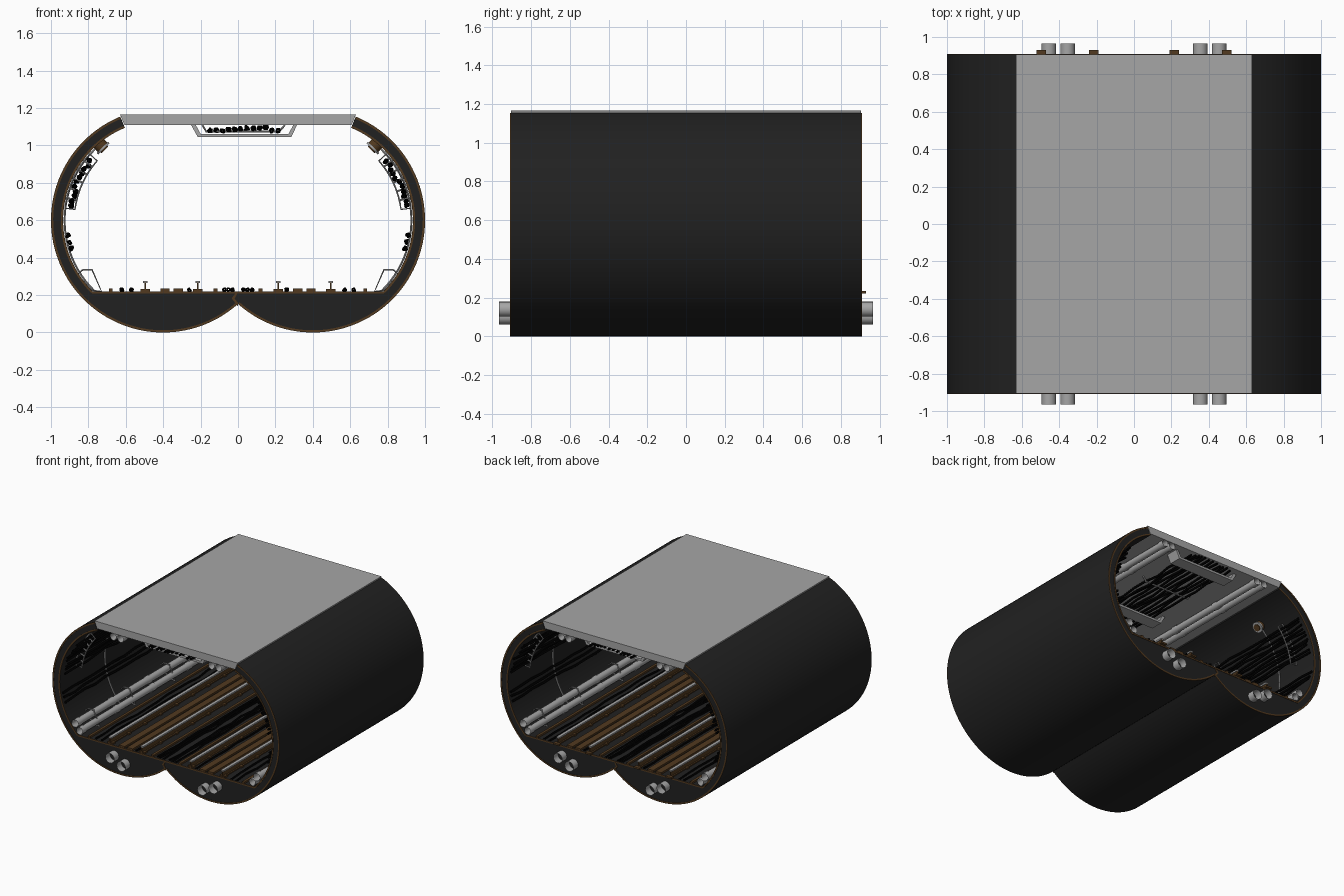
import bpy, bmesh, math, random
from math import sin, cos, radians
from mathutils import Vector

random.seed(4)
cube = bpy.data.objects.get("Cube")
if cube:
    bpy.data.objects.remove(cube)


def material(name, *rgb):
    m = bpy.data.materials.new(name)
    m.use_nodes = True
    m.diffuse_color = (*rgb, 1)
    m.node_tree.nodes["Principled BSDF"].inputs["Base Color"].default_value = (*rgb, 1)
    return m


DARK = material("dark concrete", 0.015, 0.015, 0.015)
GREY = material("pale grey", 0.38, 0.38, 0.38)
BROWN = material("rust brown", 0.085, 0.042, 0.014)
BLACK = material("cable black", 0.001, 0.001, 0.001)

CX, CZ, R, RI = 0.4, 0.6, 0.6, 0.535    # tunnel circle and inner radius
END, FLOOR = 0.905, 0.22
TOP = 67.5
CUSP = -math.degrees(math.acos(-CX / R))
FOOT = math.degrees(math.asin((FLOOR - CZ) / RI))


def arc(r, a0, a1, n, s=1):
    """Points (x, z) on the tunnel circle of side s."""
    steps = [radians(a0 + (a1 - a0) * i / n) for i in range(n + 1)]
    return [(s * (CX + r * cos(a)), CZ + r * sin(a)) for a in steps]


def finish(ob, mat, smooth=True):
    ob.data.materials.append(mat)
    bpy.ops.object.select_all(action="DESELECT")
    ob.select_set(True)
    bpy.context.view_layer.objects.active = ob
    if smooth:
        if ob.type == "CURVE":
            bpy.ops.object.convert(target="MESH")
        bpy.ops.object.shade_smooth_by_angle(angle=radians(35))
    return ob


def prisms(name, profiles, spans, mat):
    """Extrude each (x, z) outline along each (y0, y1) span."""
    bm = bmesh.new()
    for pts in profiles:
        for y0, y1 in spans:
            f = bm.faces.new([bm.verts.new((x, y0, z)) for x, z in pts])
            ext = bmesh.ops.extrude_face_region(bm, geom=[f])["geom"]
            moved = [v for v in ext if isinstance(v, bmesh.types.BMVert)]
            bmesh.ops.translate(bm, verts=moved, vec=(0, y1 - y0, 0))
    bmesh.ops.recalc_face_normals(bm, faces=bm.faces)
    me = bpy.data.meshes.new(name)
    bm.to_mesh(me)
    bm.free()
    ob = bpy.data.objects.new(name, me)
    bpy.context.collection.objects.link(ob)
    return finish(ob, mat)


def rect(x, z, w, h):
    return [(x - w / 2, z), (x + w / 2, z), (x + w / 2, z + h), (x - w / 2, z + h)]


def tubes(name, paths, radius, mat, sides=2, closed=False):
    """Sweep a round section along every path."""
    cu = bpy.data.curves.new(name, "CURVE")
    cu.dimensions = "3D"
    cu.bevel_depth, cu.bevel_resolution = radius, sides
    for path in paths:
        sp = cu.splines.new("POLY")
        sp.points.add(len(path) - 1)
        for p, co in zip(sp.points, path):
            p.co = (*co, 1)
        sp.use_cyclic_u = closed
    ob = bpy.data.objects.new(name, cu)
    bpy.context.collection.objects.link(ob)
    return finish(ob, mat)


def run(x, z, y0=-END, y1=END):
    return [(x, y0, z), (x, y1, z)]


def cable(x, z, wobble, n=14):
    """A slack cable running the whole length."""
    return [(x + random.uniform(-wobble, wobble), -END + 2 * END * i / n,
             z + random.uniform(-wobble, wobble)) for i in range(n + 1)]


def both_ends(width):
    return [(-END - width, -END), (END, END + width)]


# Roof slab
prisms("roof_slab", [[(-0.63, 1.165), (0.63, 1.165), (0.607, 1.108), (-0.607, 1.108)]],
       [(-END, END)], GREY)

SIDES = {"left": 1, "right": -1}
for side, s in SIDES.items():
    # Shell wall with the solid bed under the floor
    wall = arc(R, TOP, FOOT, 40, s) + arc(RI, FOOT, TOP, 40, s)
    prisms(side + "_wall", [wall], [(-END, END)], DARK)
    bed = arc(R, FOOT, CUSP, 36, s) + [(0, FLOOR), arc(RI, FOOT, TOP, 1, s)[0]]
    prisms(side + "_bed", [bed], [(-END, END)], DARK)

    # Brown linings showing on the end faces
    def band(r0, r1, a0, a1):
        return arc(r0, a0, a1, 60, s) + arc(r1, a1, a0, 60, s)
    prisms(side + "_end_trim",
           [band(R, R - 0.012, TOP, CUSP), band(RI + 0.012, RI, TOP, FOOT),
            rect(s * 0.39, FLOOR - 0.012, 0.78, 0.012)], both_ends(0.003), BROWN)

    # Drain pipes standing out of both ends
    stubs = [run(s * x, z, e * 0.87, e * 0.965) for x, z in ((0.455, 0.14), (0.355, 0.1))
             for e in (-1, 1)]
    tubes(side + "_drain_pipes", stubs, 0.039, GREY, 6)

    # Ceiling and wall pipes with collars
    places = ((0.4, 1.082, 0.025), (0.465, 1.082, 0.025),
              (0.8, 0.302, 0.027), (0.76, 0.253, 0.025))
    for i, (x, z, r) in enumerate(places):
        tubes(f"{side}_pipe_{i}", [run(s * x, z)], r, GREY, 5)
        collars = [run(s * x, z, y - 0.025, y + 0.025) for y in (-0.88, -0.45, 0, 0.45, 0.88)]
        tubes(f"{side}_pipe_collars_{i}", collars, r + 0.004, GREY, 5)
    saddles = [[(s * x, y, z) for x, z in ((0.73, 0.22), (0.78, 0.335), (0.83, 0.335),
                                           (0.86, 0.31), (0.78, 0.225))]
               for y in (-0.7, -0.25, 0.25, 0.7)]
    tubes(side + "_pipe_saddles", saddles, 0.005, GREY, 1, True)

    # Wall cable racks: outline with short arms
    racks, arms = [], []
    for y in (-0.72, 0, 0.72):
        outline = arc(RI - 0.006, 7, 42, 8, s) + arc(RI - 0.06, 42, 7, 8, s)
        racks.append([(x, y, z) for x, z in outline])
        for a in (13, 19, 25, 31, 37):
            (x0, z0), (x1, z1) = (arc(r, a, a, 1, s)[0] for r in (RI, RI - 0.06))
            arms.append([(x0, y, z0), (x1, y, z1)])
    tubes(side + "_rack_frames", racks, 0.005, GREY, 1, True)
    tubes(side + "_rack_arms", arms, 0.006, GREY, 1)

    # Wall cables on the racks and a lower bundle
    spots = [arc(RI - random.uniform(0.02, 0.045), a, a, 1, s)[0] for a in range(9, 41, 3)]
    spots += [arc(RI - 0.02, a, a, 1, s)[0] for a in (-17, -13, -9)]
    tubes(side + "_wall_cables", [cable(x, z, 0.008) for x, z in spots], 0.009, BLACK, 1)

    # Conduits following the wall down to the floor
    hoops = [[(x, y, z) for x, z in arc(RI - 0.008, 46, FOOT, 24, s)]
             for y in (-0.53 * s, 0.35 * s)]
    tubes(side + "_conduits", hoops, 0.006, GREY, 1)

    # Wall lamp: brown housing with a grey rim and lens facing inward
    mid = Vector((s * 0.735, -0.53 * s, 1.0))
    aim = Vector((-s * 0.7, 0, -0.7))
    for part, r, depth, off, mat in (("housing", 0.036, 0.05, -0.005, BROWN),
                                     ("rim", 0.042, 0.012, 0.02, GREY),
                                     ("lens", 0.026, 0.02, 0.024, BROWN)):
        bpy.ops.mesh.primitive_cylinder_add(vertices=20, radius=r, depth=depth,
                                            location=mid + aim * off,
                                            rotation=aim.to_track_quat("Z", "Y").to_euler())
        lamp = bpy.context.object
        lamp.name = f"{side}_lamp_{part}"
        finish(lamp, mat)

    # Rails: brown foot and web, worn grey head, fasteners
    rails = (s * 0.215, s * 0.495)
    prisms(side + "_rail_webs", [rect(x, FLOOR, w, h) for x in rails
                                 for w, h in ((0.03, 0.008), (0.008, 0.048))],
           [(-END, END)], BROWN)
    prisms(side + "_rail_heads", [rect(x, FLOOR + 0.044, 0.024, 0.012) for x in rails],
           [(-END, END)], GREY)
    prisms(side + "_rail_fasteners", [rect(x, FLOOR, 0.05, 0.013) for x in rails],
           [(-0.9 + 0.2 * i, -0.87 + 0.2 * i) for i in range(10)], BROWN)

    # Guide strips and floor cables
    prisms(side + "_guide_strips", [rect(s * x, FLOOR, w, 0.014) for x, w in
                                    ((0.32, 0.05), (0.39, 0.05), (0.12, 0.02), (0.68, 0.02))],
           [(-END, END)], BROWN)
    tubes(side + "_floor_cables", [cable(s * x, FLOOR + 0.008, 0.006)
                                   for x in (0.03, 0.05, 0.075, 0.26, 0.57, 0.62)],
          0.008, BLACK, 1)

# Seam between the two beds
prisms("end_seam", [[(0, 0.14), (0, 0.158), (-0.018, 0.182), (0, 0.215), (-0.008, 0.218),
                     (-0.034, 0.182)]], both_ends(0.0035), BROWN)

# Ceiling cable tray: hangers, floor panels and cables
hanger = [(-0.25, 1.108), (-0.225, 1.108), (-0.2, 1.062), (0.27, 1.062), (0.295, 1.108),
          (0.315, 1.108), (0.285, 1.045), (-0.215, 1.045)]
prisms("tray_hangers", [hanger], [(y - 0.05, y + 0.05) for y in (-0.8, 0, 0.8)], GREY)
tubes("tray_cables", [cable(-0.15 + 0.033 * i, random.uniform(1.078, 1.098), 0.009)
                      for i in range(12)], 0.009, BLACK, 1)
loops = [[(x, y, z) for x, z in ((-0.19, 1.108), (-0.17, 1.075), (0.22, 1.075), (0.25, 1.108))]
         for y in (-0.4, 0.4)]
tubes("tray_straps", loops, 0.006, GREY, 1)
